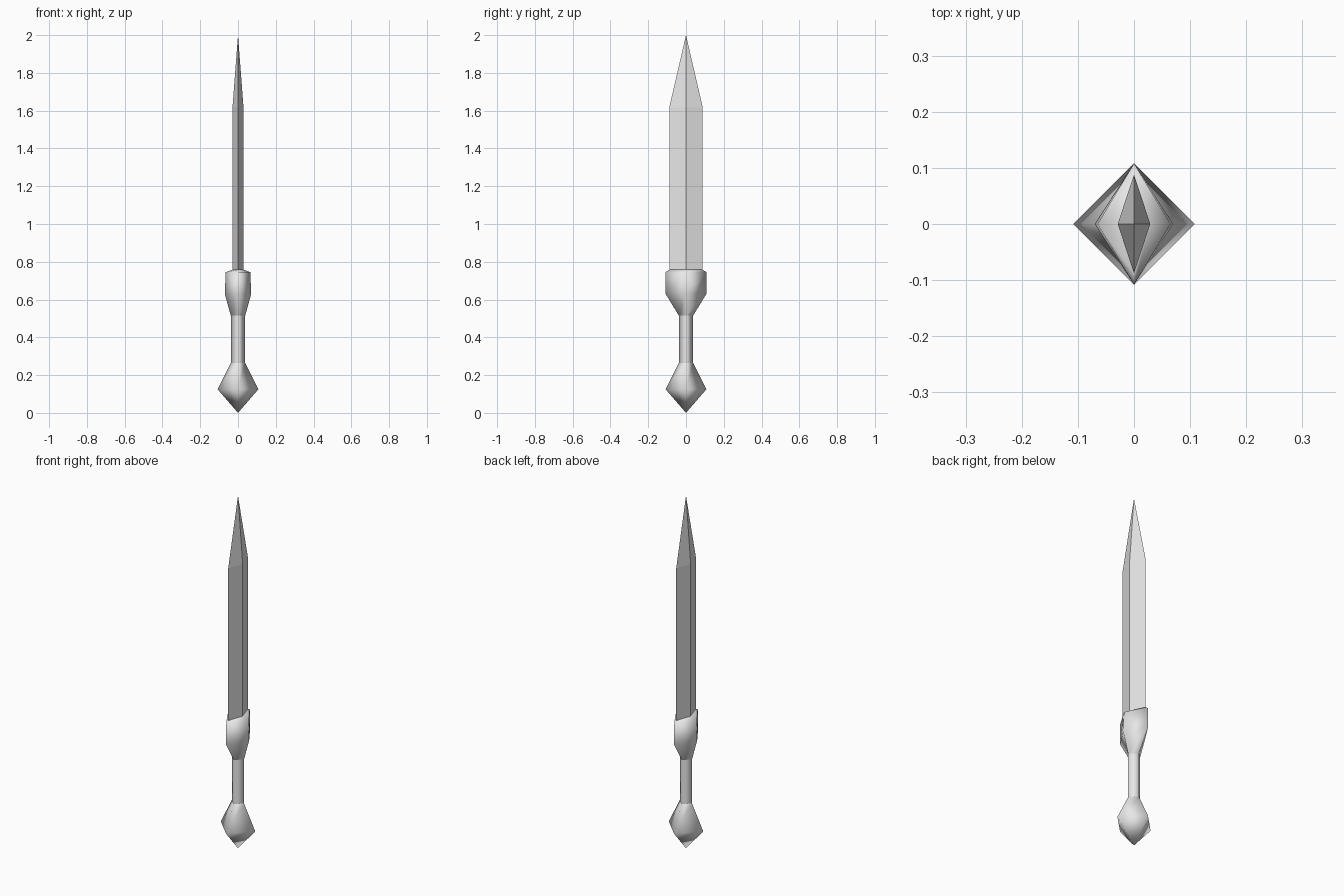
import bpy
import bmesh

cube = bpy.data.objects.get("Cube")
if cube:
    bpy.data.objects.remove(cube, do_unlink=True)

steel = bpy.data.materials.new("light_grey")
steel.use_nodes = True
grey = (0.8, 0.8, 0.8, 1)
steel.diffuse_color = grey
steel.node_tree.nodes["Principled BSDF"].inputs["Base Color"].default_value = grey


def diamond_part(name, rings, smooth):
    """Skin a stack of diamond rings (half x, half y, z); zero size makes a point."""
    bm = bmesh.new()
    loops = []
    for rx, ry, z in rings:
        if rx == 0:
            loops.append([bm.verts.new((0, 0, z))] * 4)
        else:
            loops.append([bm.verts.new((x * rx, y * ry, z))
                          for x, y in ((1, 0), (0, 1), (-1, 0), (0, -1))])
    for low, high in zip(loops, loops[1:]):
        for i in range(4):
            j = (i + 1) % 4
            corners = [low[i], low[j], high[j], high[i]]
            face = bm.faces.new(list(dict.fromkeys(corners)))
            face.smooth = smooth
    bmesh.ops.recalc_face_normals(bm, faces=bm.faces[:])
    mesh = bpy.data.meshes.new(name)
    bm.to_mesh(mesh)
    bm.free()
    mesh.materials.append(steel)
    part = bpy.data.objects.new(name, mesh)
    bpy.context.collection.objects.link(part)
    return part


# Pointed pommel
diamond_part("pommel", [(0, 0, 0), (0.108, 0.108, 0.125), (0.038, 0.038, 0.265)], True)

# Slim grip
diamond_part("grip", [(0.038, 0.038, 0.265), (0.038, 0.038, 0.515)], True)

# Flared guard with a gently raised top that meets the blade
diamond_part("guard", [(0.038, 0.038, 0.515), (0.07, 0.108, 0.63),
                       (0.065, 0.108, 0.745), (0.029, 0.088, 0.758)], True)

# Flat-faced blade
diamond_part("blade", [(0.029, 0.088, 0.758), (0.029, 0.088, 1.62), (0, 0, 2)], False)
